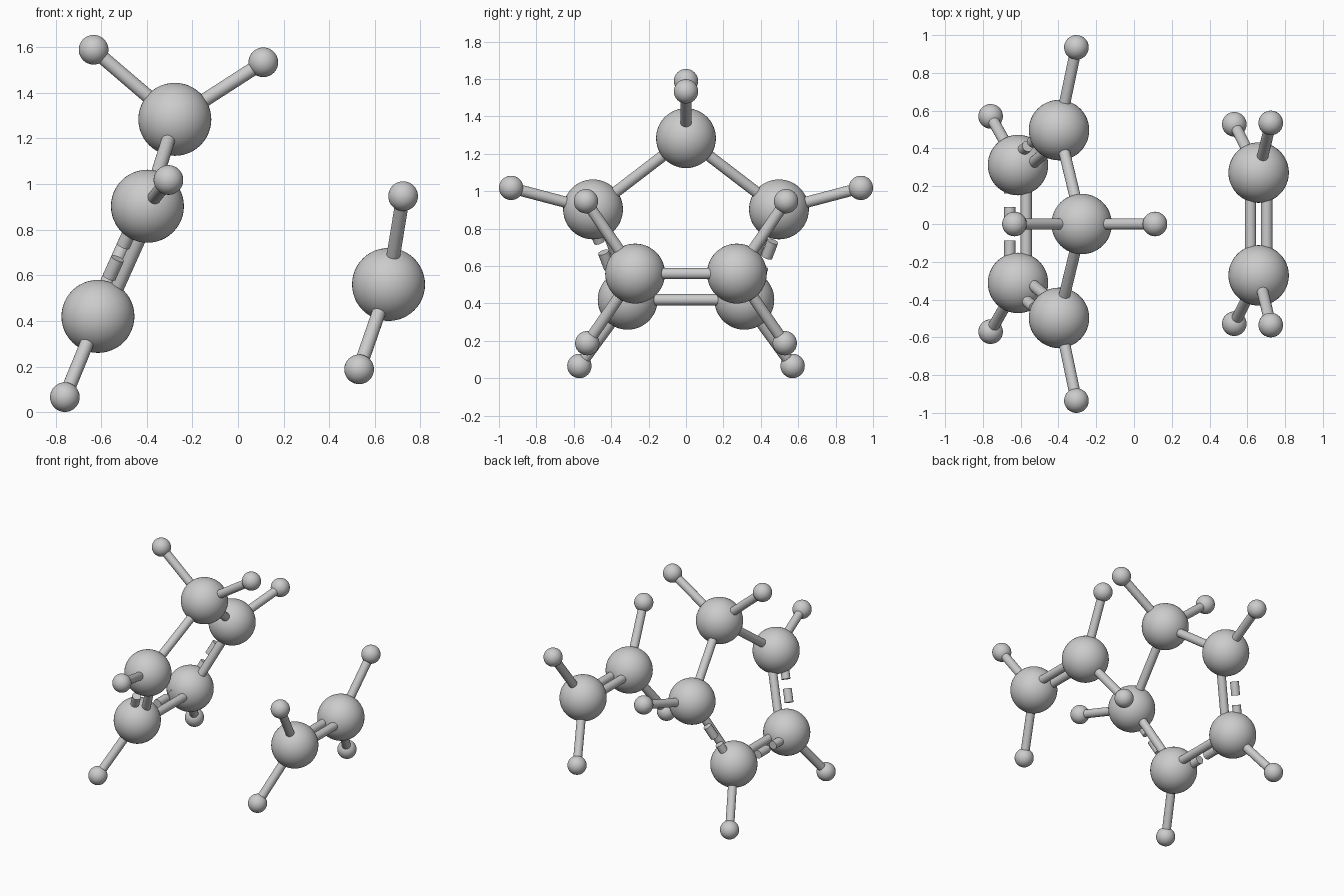
import bpy
from mathutils import Vector

if "Cube" in bpy.data.objects:
    bpy.data.objects.remove(bpy.data.objects["Cube"])

BIG, SMALL, ROD, GAP = 0.16, 0.065, 0.03, 0.043


def atom(name, pos, radius):
    bpy.ops.mesh.primitive_uv_sphere_add(segments=48, ring_count=24, radius=radius, location=pos)
    bpy.context.object.name = name
    bpy.ops.object.shade_smooth()


def rod(name, a, b):
    a, b = Vector(a), Vector(b)
    d = b - a
    bpy.ops.mesh.primitive_cylinder_add(vertices=32, radius=ROD, depth=d.length, location=(a + b) / 2)
    o = bpy.context.object
    o.name = name
    o.rotation_mode = 'QUATERNION'
    o.rotation_quaternion = d.to_track_quat('Z', 'Y')
    bpy.ops.object.shade_smooth_by_angle()


def side_offset(a, b):
    return (Vector(b) - Vector(a)).cross(Vector((0, 0, 1))).normalized() * GAP


def double_bond(name, a, b):
    s = side_offset(a, b)
    for k in (1, -1):
        rod(name, Vector(a) + s * k, Vector(b) + s * k)


# One solid rod with a broken rod beside it
def partial_bond(name, a, b):
    a, b = Vector(a), Vector(b)
    s = side_offset(a, b)
    rod(name + "_solid", a + s, b + s)
    for t in (0.19, 0.475, 0.76):
        rod(name + "_dash", (a - s).lerp(b - s, t), (a - s).lerp(b - s, t + 0.17))


def flip(p):
    return (p[0], -p[1], p[2])


# Atom positions on the -y side; each is mirrored across y = 0
top = (-0.277, 0, 1.284)
upper = (-0.397, -0.497, 0.903)
lower = (-0.614, -0.312, 0.42)
pair = (0.66, -0.272, 0.56)

# Top ring atom with its two small atoms
atom("ring_top_atom", top, BIG)
for h in ((-0.633, 0, 1.589), (0.111, 0, 1.534)):
    atom("ring_top_small_atom", h, SMALL)
    rod("ring_top_small_bond", top, h)

# Mirrored atoms with their small atoms
groups = (
    ("ring_upper", upper, [(-0.305, -0.935, 1.018)]),
    ("ring_lower", lower, [(-0.759, -0.57, 0.066)]),
    ("pair", pair, [(0.724, -0.535, 0.947), (0.531, -0.528, 0.188)]),
)
for name, pos, smalls in groups:
    for m in (lambda p: p, flip):
        atom(name + "_atom", m(pos), BIG)
        for h in smalls:
            atom(name + "_small_atom", m(h), SMALL)
            rod(name + "_small_bond", m(pos), m(h))

# Ring bonds
rod("ring_top_bond", top, upper)
rod("ring_top_bond", top, flip(upper))
chain = [upper, lower, flip(lower), flip(upper)]
for a, b in zip(chain, chain[1:]):
    partial_bond("ring_bond", a, b)

# Separate two-atom piece
double_bond("pair_double_bond", pair, flip(pair))
